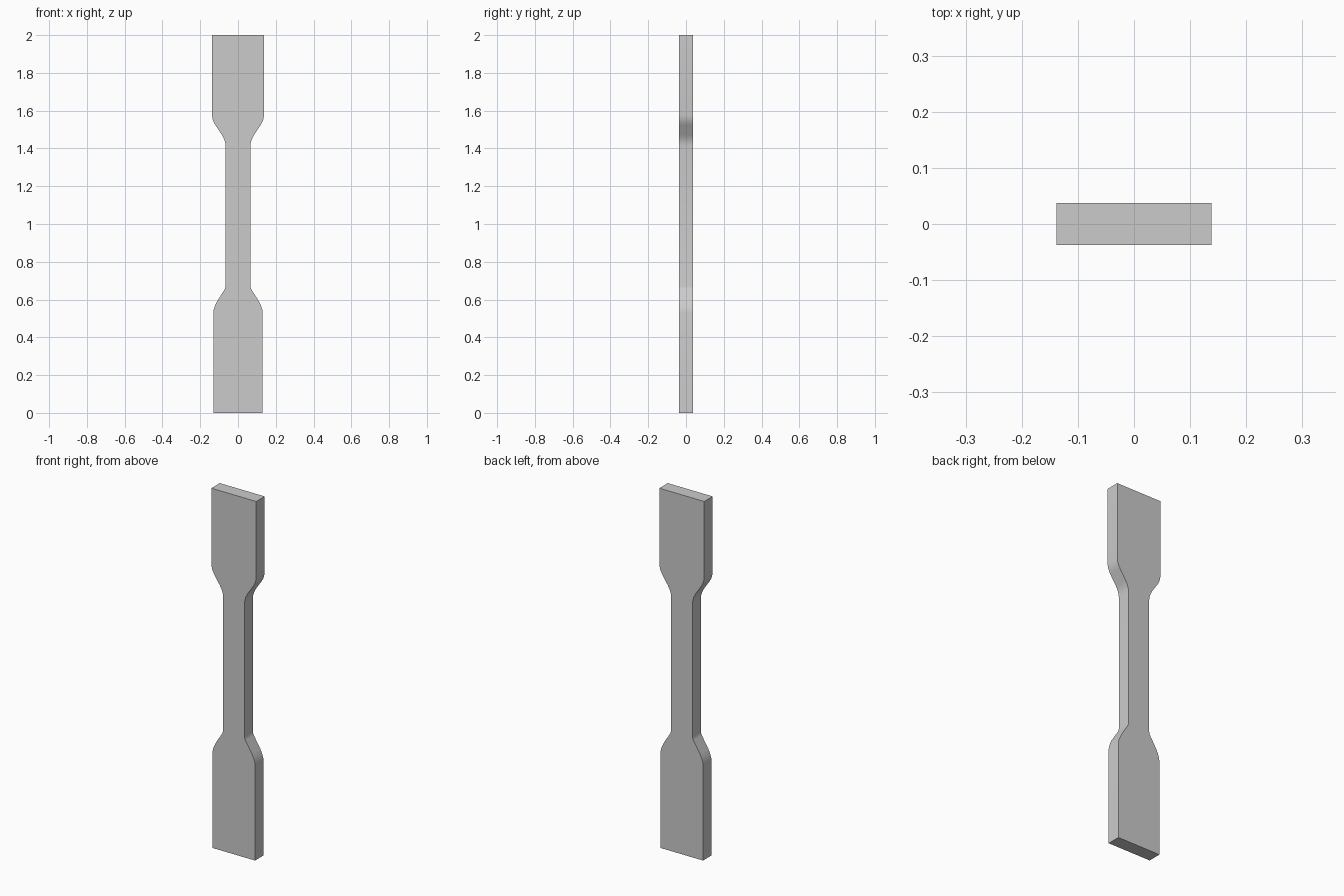
import bpy
import bmesh

if "Cube" in bpy.data.objects:
    bpy.data.objects.remove(bpy.data.objects["Cube"])

HALF_DEPTH = 0.037

# Right-hand outline of the test bar, bottom to top (x, z)
half_profile = [
    (0.131, 0.0), (0.131, 0.53), (0.129, 0.546), (0.122, 0.567), (0.111, 0.59),
    (0.072, 0.652), (0.068, 0.661), (0.066, 0.672),
    (0.066, 1.415), (0.068, 1.432), (0.074, 1.451), (0.085, 1.472),
    (0.119, 1.522), (0.129, 1.54), (0.135, 1.557), (0.138, 1.577), (0.138, 2.0),
]
outline = half_profile + [(-x, z) for x, z in reversed(half_profile)]

# Flat dog-bone plate: one front face extruded to the back
bm = bmesh.new()
front = bm.faces.new([bm.verts.new((x, -HALF_DEPTH, z)) for x, z in outline])
result = bmesh.ops.extrude_face_region(bm, geom=[front], use_keep_orig=True)
back = [v for v in result["geom"] if isinstance(v, bmesh.types.BMVert)]
bmesh.ops.translate(bm, verts=back, vec=(0, 2 * HALF_DEPTH, 0))
bmesh.ops.recalc_face_normals(bm, faces=bm.faces)

mesh = bpy.data.meshes.new("tensile_test_bar")
bm.to_mesh(mesh)
bm.free()
bar = bpy.data.objects.new("tensile_test_bar", mesh)
bpy.context.collection.objects.link(bar)

# Smooth shoulders, sharp rims
bpy.context.view_layer.objects.active = bar
bar.select_set(True)
bpy.ops.object.shade_smooth_by_angle()
